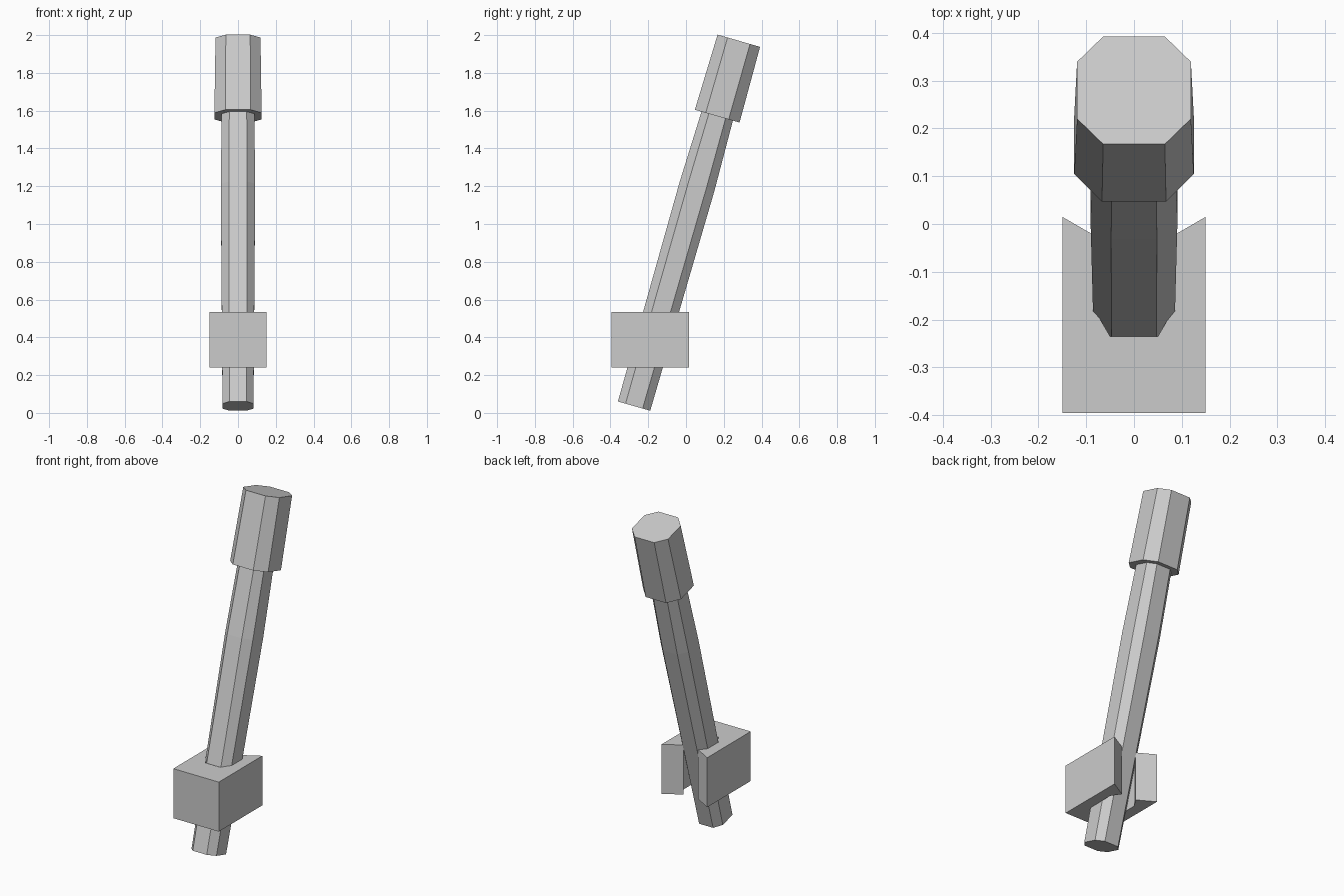
import bpy, bmesh
from math import radians
from mathutils import Matrix

if "Cube" in bpy.data.objects:
    bpy.data.objects.remove(bpy.data.objects["Cube"])

# The pole and head share one leaning axis
LEAN = Matrix.Translation((0, -0.275, 0.036)) @ Matrix.Rotation(radians(-16), 4, 'X')


def octagon(hx, hy, fx, fy):
    return [(fx, -hy), (hx, -fy), (hx, fy), (fx, hy),
            (-fx, hy), (-hx, fy), (-hx, -fy), (-fx, -hy)]


def loft(name, sections, matrix=Matrix()):
    """Skin matching outlines stacked along z, closed at both ends."""
    bm = bmesh.new()
    rings = [[bm.verts.new((x, y, z)) for x, y in pts] for z, pts in sections]
    n = len(rings[0])
    for a, b in zip(rings, rings[1:]):
        for i in range(n):
            j = (i + 1) % n
            bm.faces.new((a[i], a[j], b[j], b[i]))
    bm.faces.new(rings[0][::-1])
    bm.faces.new(rings[-1])
    bm.transform(matrix)
    bmesh.ops.recalc_face_normals(bm, faces=bm.faces)
    mesh = bpy.data.meshes.new(name)
    bm.to_mesh(mesh)
    bm.free()
    obj = bpy.data.objects.new(name, mesh)
    bpy.context.collection.objects.link(obj)
    return obj


# Pole, slightly thicker at the middle
loft("pole", [(0.0, octagon(0.082, 0.089, 0.046, 0.047)),
              (1.21, octagon(0.091, 0.095, 0.048, 0.05)),
              (1.62, octagon(0.086, 0.086, 0.046, 0.046))], LEAN)

# Thick head at the upper end
loft("head", [(1.597, octagon(0.125, 0.123, 0.067, 0.063)),
              (2.012, octagon(0.119, 0.117, 0.0645, 0.062))], LEAN)

# Bracket block with a flared opening at the back and a socket for the pole
half = [(0.15, -0.395), (0.15, 0.015), (0.048, -0.044),
        (0.085, -0.1), (0.085, -0.175), (0.05, -0.235)]
outline = half + [(-x, y) for x, y in reversed(half)]
loft("bracket", [(0.24, outline), (0.535, outline)])
